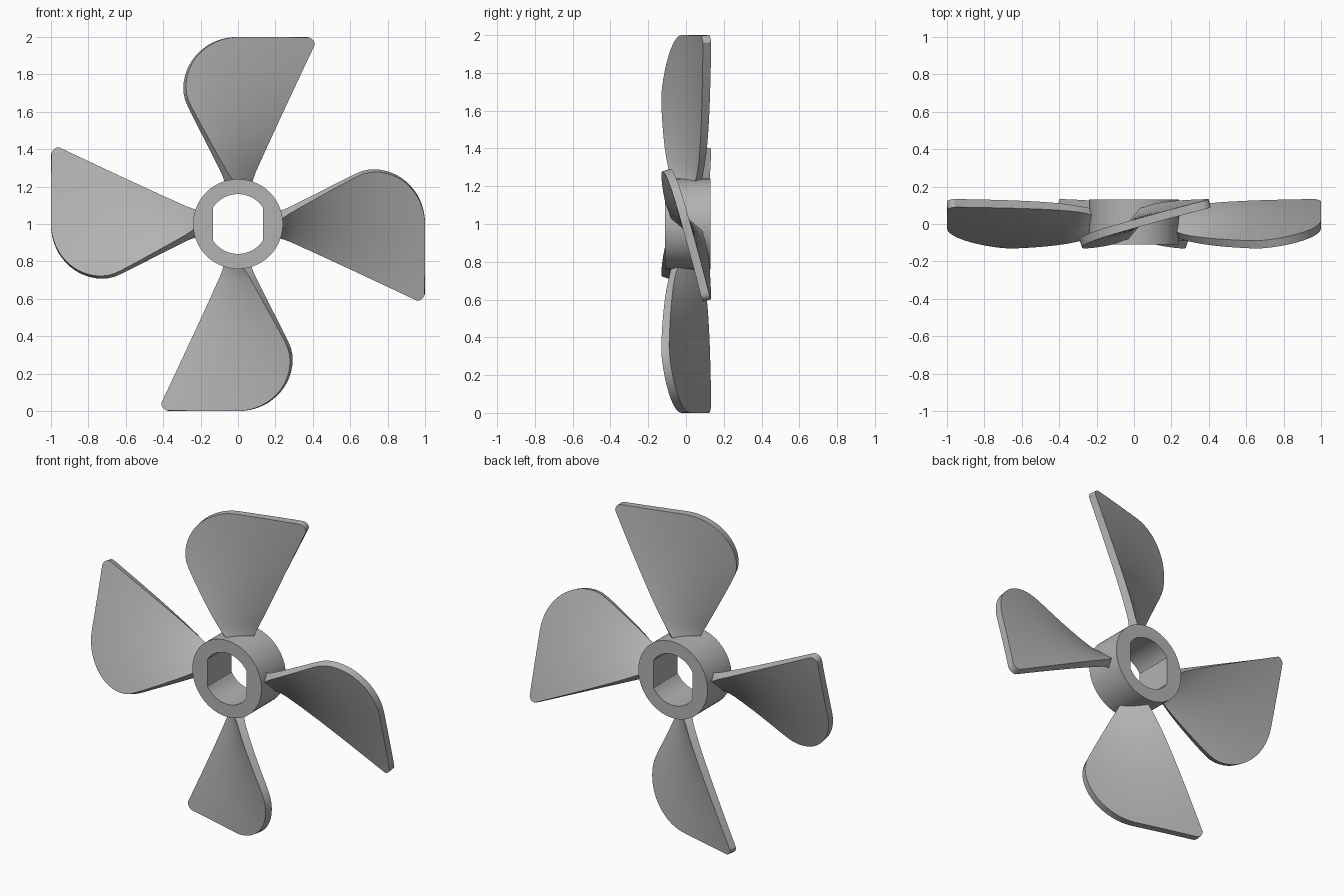
import bpy, bmesh, math
from mathutils import Vector

cube = bpy.data.objects.get("Cube")
if cube:
    bpy.data.objects.remove(cube)

grey = bpy.data.materials.new("plain grey")
grey.use_nodes = True
grey.diffuse_color = (0.45, 0.45, 0.45, 1)
grey.node_tree.nodes["Principled BSDF"].inputs["Base Color"].default_value = grey.diffuse_color

CENTRE = Vector((0, 0, 1))
PITCH = 0.28       # helix advance per radian
THICK = 0.045
COLUMNS = 14


def finish(bm, name):
    bmesh.ops.remove_doubles(bm, verts=bm.verts, dist=0.00001)
    bmesh.ops.recalc_face_normals(bm, faces=bm.faces)
    mesh = bpy.data.meshes.new(name)
    bm.to_mesh(mesh)
    bm.free()
    mesh.materials.append(grey)
    obj = bpy.data.objects.new(name, mesh)
    bpy.context.collection.objects.link(obj)
    obj.location = CENTRE
    bpy.ops.object.select_all(action='DESELECT')
    obj.select_set(True)
    bpy.context.view_layer.objects.active = obj
    bpy.ops.object.shade_smooth_by_angle(angle=math.radians(32))
    return obj


# Hub: round ring with a double-flat bore
def build_hub(outer=0.24, bore=0.16, flat=0.135, front=-0.11, back=0.13, sides=72):
    bm = bmesh.new()
    rings = []
    for i in range(sides):
        a = math.tau * (i + 0.5) / sides
        c, s = math.cos(a), math.sin(a)
        inner_x = max(-flat, min(flat, bore * c))
        inner_z = bore * s
        if abs(bore * c) > flat:
            inner_z = flat * s / abs(c)
        section = [(outer * c, front, outer * s), (outer * c, back, outer * s),
                   (inner_x, back, inner_z), (inner_x, front, inner_z)]
        rings.append([bm.verts.new(p) for p in section])
    for i in range(sides):
        a, b = rings[i], rings[(i + 1) % sides]
        for j in range(4):
            k = (j + 1) % 4
            bm.faces.new((a[j], a[k], b[k], b[j]))
    return finish(bm, "hub")


# Blade outline: leading edge stations (height, x) from root to tip
def leading_edge():
    pts = [(z, -0.06 - 0.53 * (z - 0.25)) for z in (0.2, 0.23, 0.25, 0.27, 0.3, 0.35, 0.4, 0.45, 0.5, 0.55)]
    pts += [(0.59, -0.24), (0.63, -0.26), (0.665, -0.275), (0.7, -0.283)]
    for i in range(15):
        a = math.pi / 2 * i / 14
        pts.append((0.73 + 0.27 * math.sin(a), -0.285 * math.cos(a)))
    return pts


# Trailing edge is straight with a rounded tip corner
def trailing_x(z):
    if z > 0.96:
        return 0.365 + 0.04 * math.sqrt(max(0, 1 - ((z - 0.96) / 0.04) ** 2))
    return 0.065 + 0.479 * (z - 0.25)


def blade_point(x, z, side):
    r2 = x * x + z * z
    y = PITCH * math.atan2(x, z)
    normal = Vector((-PITCH * z / r2, 1, PITCH * x / r2)).normalized()
    flare = 0.014 * min(1, max(0, (0.3 - math.sqrt(r2)) / 0.06)) ** 2
    p = Vector((x, y, z)) + normal * side * (THICK + flare) / 2
    p.z = min(p.z, 1)
    return p


def build_blade(name, turn):
    bm = bmesh.new()
    sheets = []
    for side in (-1, 1):
        rows = []
        for z, left in leading_edge():
            right = trailing_x(z)
            rows.append([bm.verts.new(blade_point(left + (right - left) * c / COLUMNS, z, side))
                         for c in range(COLUMNS + 1)])
        for a, b in zip(rows, rows[1:]):
            for c in range(COLUMNS):
                bm.faces.new((a[c], a[c + 1], b[c + 1], b[c]))
        sheets.append(rows)
    # Rim wall joining the two faces
    rims = [s[0] + [r[-1] for r in s[1:-1]] + s[-1][::-1] + [r[0] for r in s[-2:0:-1]] for s in sheets]
    n = len(rims[0])
    for i in range(n):
        j = (i + 1) % n
        bm.faces.new((rims[0][i], rims[0][j], rims[1][j], rims[1][i]))
    obj = finish(bm, name)
    obj.rotation_euler.y = turn


build_hub()
for i, where in enumerate(("top", "left", "bottom", "right")):
    build_blade(where + "_blade", i * math.pi / 2)
